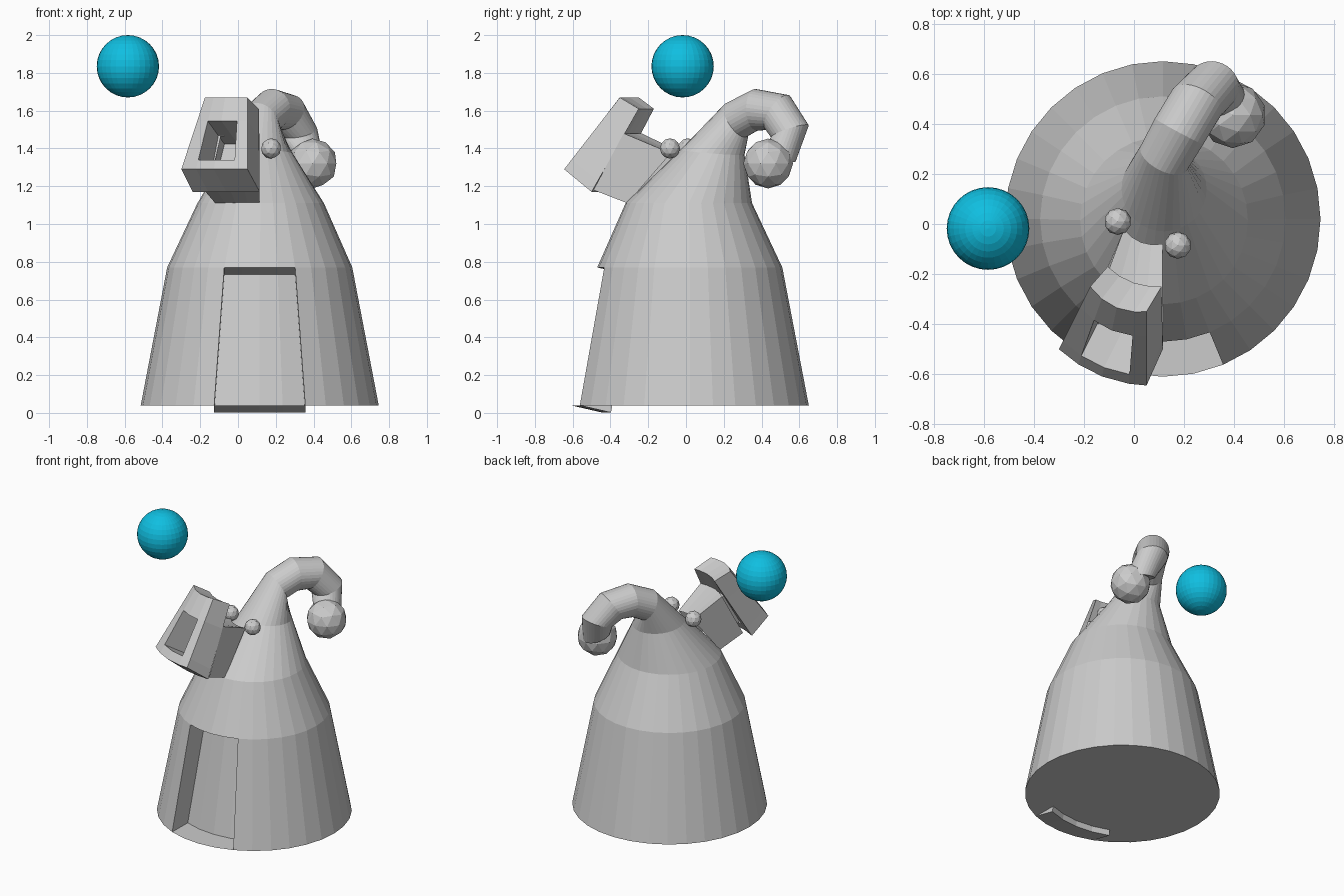
import bpy, bmesh, math
from mathutils import Vector, Matrix

if "Cube" in bpy.data.objects:
    bpy.data.objects.remove(bpy.data.objects["Cube"])


def material(name, rgb):
    m = bpy.data.materials.new(name)
    m.diffuse_color = (*rgb, 1)
    m.use_nodes = True
    m.node_tree.nodes["Principled BSDF"].inputs["Base Color"].default_value = m.diffuse_color
    return m


GREY = material("light grey", (0.6, 0.6, 0.6))
CYAN = material("cyan", (0.005, 0.52, 0.75))


def finish(bm, name, mat):
    bmesh.ops.recalc_face_normals(bm, faces=bm.faces[:])
    me = bpy.data.meshes.new(name)
    bm.to_mesh(me)
    bm.free()
    me.materials.append(mat)
    ob = bpy.data.objects.new(name, me)
    bpy.context.collection.objects.link(ob)
    return ob


# Body: rings swept up the cone and around the curled tip
N = 32
rings = [  # centre, radius, tilt in degrees
    ((0.115, 0.02, 0.04), 0.63, 0),
    ((0.115, 0.02, 0.77), 0.49, 0),
    ((0.12, 0.015, 1.11), 0.335, 0),
    ((0.12, 0.14, 1.38), 0.17, 5),
    ((0.12, 0.265, 1.55), 0.105, 60),
    ((0.18, 0.37, 1.605), 0.11, 88),
    ((0.25, 0.485, 1.59), 0.11, 122),
    ((0.315, 0.55, 1.49), 0.105, 160),
    ((0.36, 0.49, 1.36), 0.095, 200),
]
curl_axis = Vector((-0.88, 0.47, 0)).normalized()
bm = bmesh.new()
rows = []
for c, r, tilt in rings:
    rot = Matrix.Rotation(math.radians(tilt), 3, curl_axis)
    row = []
    for k in range(N):
        a = 2 * math.pi * k / N
        row.append(bm.verts.new(Vector(c) + rot @ Vector((r * math.cos(a), r * math.sin(a), 0))))
    rows.append(row)
door = range(22, 26)          # segments of the recessed doorway
snout = range(20, 24)         # segments the snout grows from
for i in range(len(rows) - 1):
    for k in range(N):
        if i == 0 and k in door:
            continue
        j = (k + 1) % N
        bm.faces.new((rows[i][k], rows[i][j], rows[i + 1][j], rows[i + 1][k]))
bm.faces.new(rows[0])
bm.faces.new(rows[-1])

# Doorway: the front panel pushed straight inwards
push = Vector((0, 0.165, -0.038))
low = [bm.verts.new(rows[0][k].co + push) for k in range(22, 27)]
high = [bm.verts.new(rows[1][k].co + push) for k in range(22, 27)]
for q in range(4):
    k = 22 + q
    bm.faces.new((low[q], low[q + 1], high[q + 1], high[q]))
    bm.faces.new((rows[0][k], rows[0][k + 1], low[q + 1], low[q]))
    bm.faces.new((rows[1][k], rows[1][k + 1], high[q + 1], high[q]))
for q, k in ((0, 22), (4, 26)):
    bm.faces.new((rows[0][k], low[q], high[q], rows[1][k]))
finish(bm, "body", GREY)

# Snout: a curved frame with a pocket, on a neck
FWD = Vector((-0.38, -0.92, 0))


def patch(tl, tr, bl, br, bulge):
    tl, tr, bl, br = map(Vector, (tl, tr, bl, br))

    def point(u, v):
        p = tl.lerp(tr, u).lerp(bl.lerp(br, u), v)
        return p + FWD * bulge * 4 * u * (1 - u)
    return point


front = patch((-0.175, -0.25, 1.67), (0.05, -0.35, 1.67),
              (-0.30, -0.50, 1.29), (0.05, -0.645, 1.29), 0.035)
back = patch((-0.105, -0.17, 1.61), (0.11, -0.25, 1.61),
             (-0.24, -0.40, 1.17), (0.115, -0.50, 1.17), 0.025)
us, vs = (0, 0.25, 0.53, 0.82, 1), (0, 0.33, 0.87, 1)
bm = bmesh.new()
F = [[bm.verts.new(front(u, v)) for u in us] for v in vs]
B = [[bm.verts.new(back(u, v)) for u in us] for v in vs]
for g in (F, B):
    for i in range(3):
        for j in range(4):
            if not (i == 1 and j in (1, 2)):
                bm.faces.new((g[i][j], g[i][j + 1], g[i + 1][j + 1], g[i + 1][j]))


def border(g, r0, r1, c0, c1):
    return ([g[r0][j] for j in range(c0, c1)] + [g[i][c1] for i in range(r0, r1)]
            + [g[r1][j] for j in range(c1, c0, -1)] + [g[i][c0] for i in range(r1, r0, -1)])


def bridge(a, b):
    for k in range(len(a)):
        j = (k + 1) % len(a)
        bm.faces.new((a[k], a[j], b[j], b[k]))


bridge(border(F, 0, 3, 0, 4), border(B, 0, 3, 0, 4))
inward = Vector((0.065, 0.13, -0.09)) * 1.35
P = {(i, j): bm.verts.new(F[i][j].co + inward) for i in (1, 2) for j in (1, 2, 3)}
bridge(border(F, 1, 2, 1, 3), [P[1, 1], P[1, 2], P[1, 3], P[2, 3], P[2, 2], P[2, 1]])
for j in (1, 2):
    bm.faces.new((P[1, j], P[1, j + 1], P[2, j + 1], P[2, j]))
finish(bm, "snout_frame", GREY)

# Neck joining the snout to the body
outer = patch((-0.12, -0.235, 1.48), (0.113, -0.33, 1.48),
              (-0.18, -0.385, 1.18), (0.115, -0.49, 1.18), 0.025)
inner = patch((-0.04, -0.02, 1.375), (0.115, -0.08, 1.375),
              (-0.12, -0.21, 1.11), (0.115, -0.31, 1.11), 0.025)
bm = bmesh.new()
steps = [k / 4 for k in range(5)]
loops = []
for p in (outer, inner):
    loops.append([bm.verts.new(p(u, 0)) for u in steps]
                 + [bm.verts.new(p(u, 1)) for u in reversed(steps)])
bridge(*loops)
finish(bm, "snout_neck", GREY)


# Balls: eyes, tip bobble and floating orb
def ico(name, loc, r, mat):
    b = bmesh.new()
    bmesh.ops.create_icosphere(b, subdivisions=2, radius=r, matrix=Matrix.Translation(loc))
    finish(b, name, mat)


ico("left_eye", (-0.065, 0.01, 1.40), 0.054, GREY)
ico("right_eye", (0.175, -0.085, 1.40), 0.054, GREY)
ico("tip_bobble", (0.395, 0.435, 1.32), 0.132, GREY)
bm = bmesh.new()
bmesh.ops.create_uvsphere(bm, u_segments=32, v_segments=16, radius=0.165,
                          matrix=Matrix.Translation((-0.583, -0.018, 1.835)))
finish(bm, "floating_orb", CYAN)
